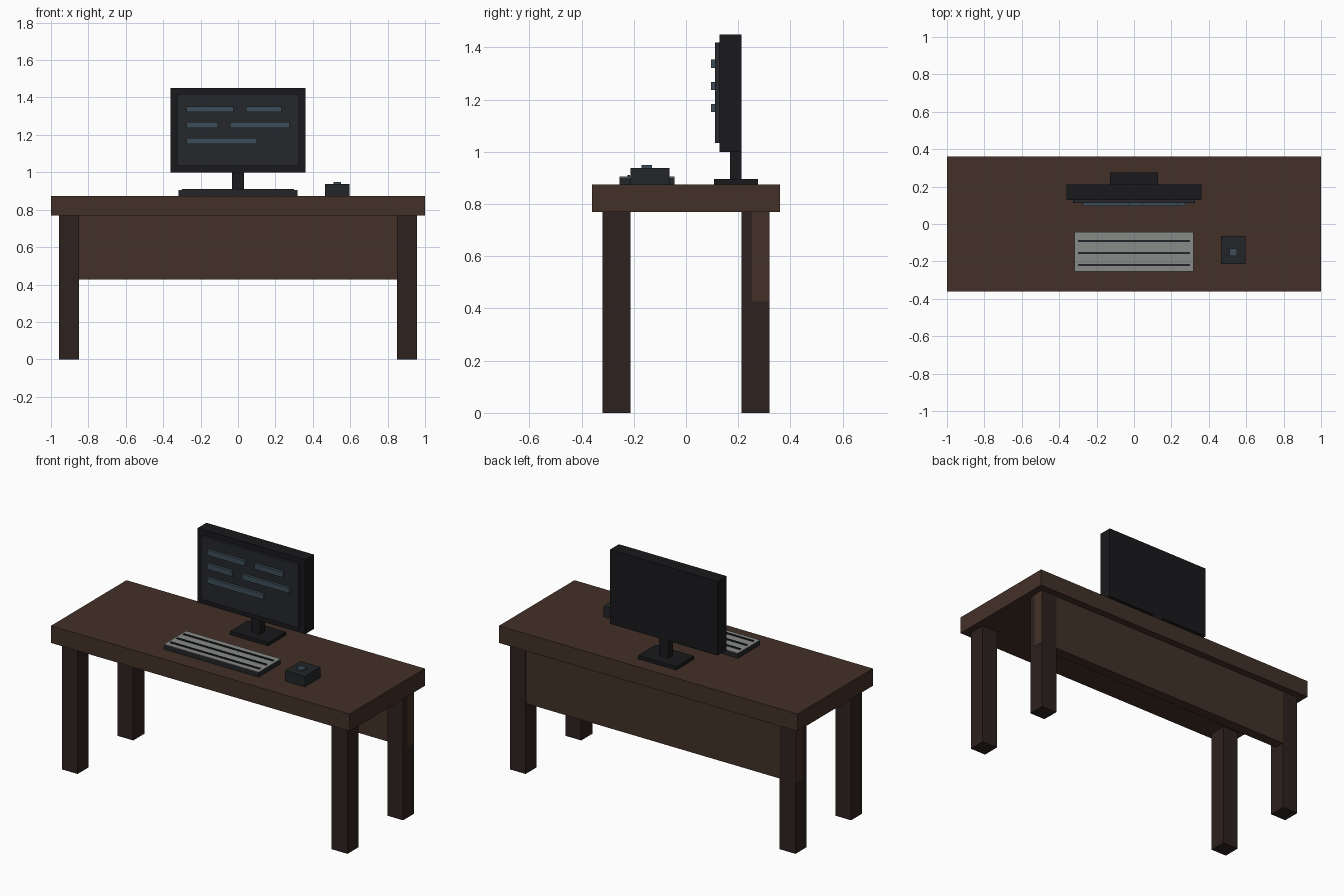
import bpy

if "Cube" in bpy.data.objects:
    bpy.data.objects.remove(bpy.data.objects["Cube"])


def material(name, rgb):
    m = bpy.data.materials.new(name)
    m.diffuse_color = (*rgb, 1)
    m.use_nodes = True
    m.node_tree.nodes["Principled BSDF"].inputs["Base Color"].default_value = m.diffuse_color
    return m


WOOD = material("brown wood", (0.055, 0.030, 0.021))
DARK_WOOD = material("dark wood", (0.026, 0.016, 0.014))
BLACK = material("black plastic", (0.010, 0.010, 0.012))
SCREEN = material("screen glass", (0.018, 0.020, 0.025))
TEXT_BAR = material("blue grey", (0.048, 0.076, 0.098))
CHARCOAL = material("charcoal plastic", (0.016, 0.018, 0.021))
LIGHT = material("light grey", (0.25, 0.26, 0.25))


def box(name, x, y, z, mat):
    """Box from (min, max) ranges along each axis."""
    bpy.ops.mesh.primitive_cube_add(size=1)
    ob = bpy.context.object
    ob.name = name
    ob.location = [(a + b) / 2 for a, b in (x, y, z)]
    ob.scale = [b - a for a, b in (x, y, z)]
    bpy.ops.object.transform_apply(location=False, rotation=False, scale=True)
    ob.data.materials.append(mat)
    return ob


# Desk: top, four legs, back panel
box("desk_top", (-1, 1), (-0.361, 0.361), (0.77, 0.874), WOOD)
for sx, side in ((-1, "left"), (1, "right")):
    for sy, end in ((-1, "front"), (1, "back")):
        x = sorted((sx * 0.851, sx * 0.957))
        y = sorted((sy * 0.213, sy * 0.319))
        box(f"{end}_{side}_leg", x, y, (0, 0.77), DARK_WOOD)
box("back_panel", (-0.958, 0.958), (0.253, 0.317), (0.427, 0.77), WOOD)

# Monitor: base, post, casing, screen
box("monitor_base", (-0.127, 0.127), (0.107, 0.276), (0.874, 0.896), BLACK)
box("monitor_post", (-0.032, 0.032), (0.169, 0.212), (0.896, 1.0), BLACK)
box("monitor_casing", (-0.36, 0.36), (0.128, 0.212), (1.0, 1.45), BLACK)
box("screen", (-0.327, 0.327), (0.112, 0.128), (1.034, 1.418), SCREEN)

# Raised lines on the screen
lines = [(1.337, -0.275, -0.023), (1.337, 0.044, 0.233),
         (1.252, -0.275, -0.107), (1.252, -0.042, 0.275),
         (1.168, -0.275, 0.102)]
for i, (z, x0, x1) in enumerate(lines):
    box(f"screen_line_{i + 1}", (x0, x1), (0.096, 0.112),
        (z - 0.016, z + 0.016), TEXT_BAR)

# Keyboard: body, pale key plate, dark row dividers
box("keyboard_body", (-0.317, 0.317), (-0.255, -0.044), (0.874, 0.902), CHARCOAL)
box("key_plate", (-0.317, 0.317), (-0.255, -0.044), (0.902, 0.905), LIGHT)
for i, y in enumerate((-0.219, -0.155, -0.091)):
    box(f"key_row_divider_{i + 1}", (-0.3, 0.3), (y - 0.005, y + 0.005),
        (0.905, 0.911), CHARCOAL)

# Mouse with its wheel
box("mouse_body", (0.465, 0.597), (-0.213, -0.064), (0.874, 0.938), CHARCOAL)
box("mouse_wheel", (0.511, 0.55), (-0.171, -0.13), (0.938, 0.949), TEXT_BAR)
